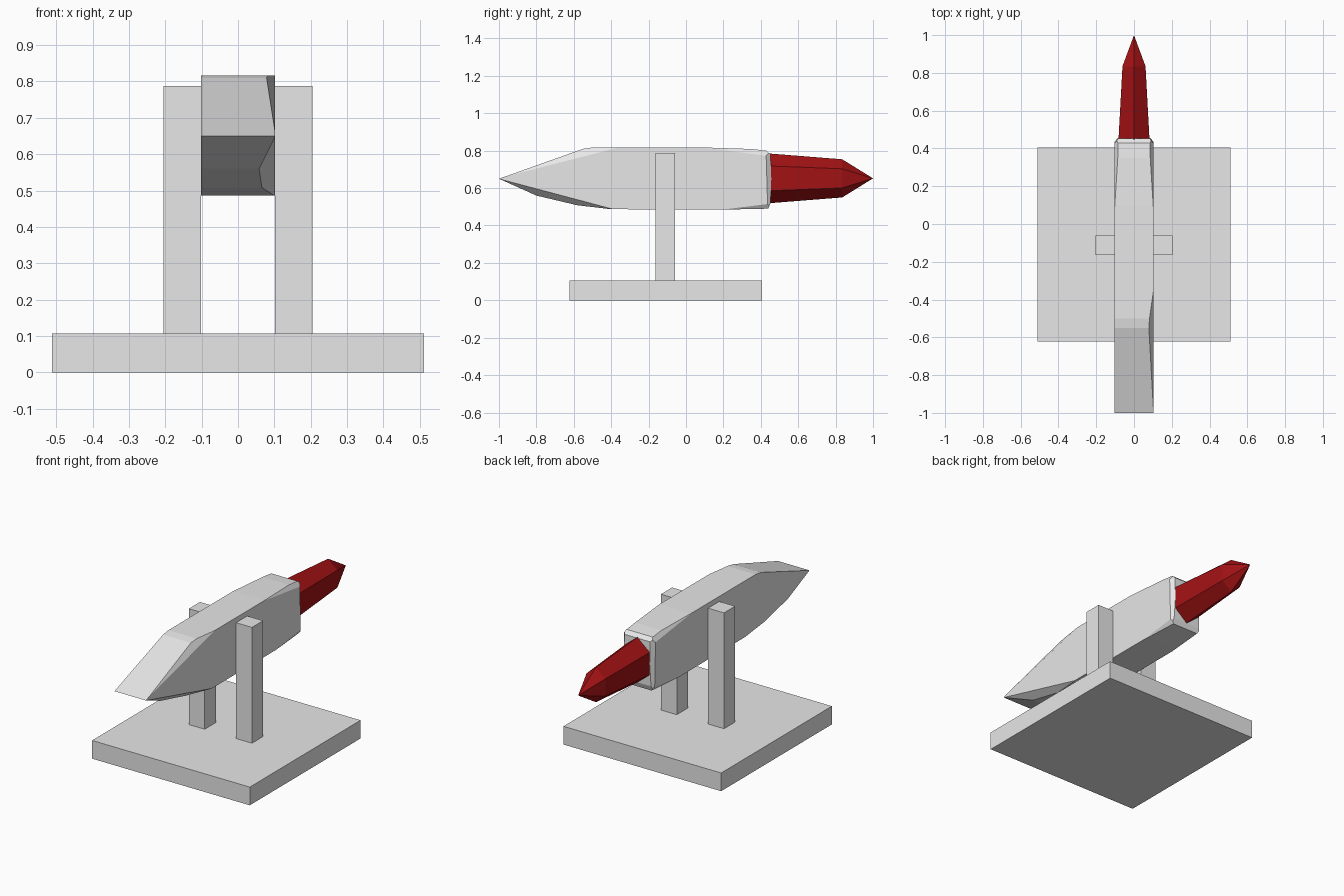
import bpy, bmesh, math
from mathutils import Vector

if "Cube" in bpy.data.objects:
    bpy.data.objects.remove(bpy.data.objects["Cube"])


def material(name, rgb):
    m = bpy.data.materials.new(name)
    m.diffuse_color = (*rgb, 1)
    m.use_nodes = True
    m.node_tree.nodes["Principled BSDF"].inputs["Base Color"].default_value = m.diffuse_color
    return m


grey = material("light grey", (0.8, 0.8, 0.8))
red = material("deep red", (0.37, 0.006, 0.007))


def finish(bm, name, mat):
    bmesh.ops.recalc_face_normals(bm, faces=bm.faces)
    me = bpy.data.meshes.new(name)
    bm.to_mesh(me)
    bm.free()
    me.materials.append(mat)
    ob = bpy.data.objects.new(name, me)
    bpy.context.collection.objects.link(ob)
    return ob


def box(name, lo, hi):
    bm = bmesh.new()
    bmesh.ops.create_cube(bm, size=1)
    for v in bm.verts:
        v.co = [(a + b) / 2 + c * (b - a) for a, b, c in zip(lo, hi, v.co)]
    return finish(bm, name, grey)


# Stand: square base with two posts
box("base", (-0.512, -0.622, 0), (0.512, 0.405, 0.107))
box("left_post", (-0.205, -0.163, 0.107), (-0.102, -0.06, 0.787))
box("right_post", (0.102, -0.163, 0.107), (0.205, -0.06, 0.787))

# Stone body: extruded side profile
W = 0.102
profile = [(-1, 0.65), (-0.8, 0.56), (-0.58, 0.508), (-0.4, 0.487), (0.25, 0.486),
           (0.44, 0.49), (0.452, 0.52), (0.456, 0.65), (0.452, 0.78), (0.43, 0.80),
           (0.35, 0.809), (0.1, 0.817), (-0.5, 0.817), (-0.55, 0.81)]
bm = bmesh.new()
face = bm.faces.new([bm.verts.new((-W, y, z)) for y, z in profile])
ext = bmesh.ops.extrude_face_region(bm, geom=[face])
bmesh.ops.translate(bm, vec=(2 * W, 0, 0),
                    verts=[g for g in ext["geom"] if isinstance(g, bmesh.types.BMVert)])
bmesh.ops.recalc_face_normals(bm, faces=bm.faces)


def chip(a, b, c):
    """Slice off the corner outside the plane through three points."""
    a, b, c = Vector(a), Vector(b), Vector(c)
    n = (b - a).cross(c - a).normalized()
    if n.dot(Vector((0, -0.1, 0.65)) - a) > 0:
        n.negate()
    cut = bmesh.ops.bisect_plane(bm, geom=bm.verts[:] + bm.edges[:] + bm.faces[:],
                                 plane_co=a, plane_no=n, clear_outer=True)
    edges = [g for g in cut["geom_cut"] if isinstance(g, bmesh.types.BMEdge)]
    bmesh.ops.holes_fill(bm, edges=edges, sides=0)


# Chips along the right edge of the wedge tip
chip((W, -0.995, 0.648), (0.058, -0.8, 0.56), (W, -0.4, 0.49))
chip((W, -0.98, 0.658), (0.08, -0.58, 0.80), (W, -0.68, 0.735))
# Chipped rim at the rear
for s in (-1, 1):
    chip((s * W, 0.1, 0.816), (s * 0.085, 0.43, 0.80), (s * W, 0.45, 0.77))
    chip((s * W, 0.22, 0.488), (s * 0.085, 0.44, 0.49), (s * W, 0.44, 0.515))
    chip((s * W, 0.435, 0.55), (s * W, 0.43, 0.72), (s * 0.085, 0.455, 0.62))
finish(bm, "stone_body", grey)

# Crystal: tapering six-sided prism with a pointed tip
bm = bmesh.new()
rings = []
for y, rx, rz in ((0.43, 0.083, 0.134), (0.835, 0.061, 0.102)):
    rings.append([bm.verts.new((rx * math.sin(i * math.pi / 3) / math.sin(math.pi / 3), y,
                                0.652 + rz * math.cos(i * math.pi / 3))) for i in range(6)])
tip = bm.verts.new((0, 1, 0.652))
bm.faces.new(rings[0])
for i in range(6):
    j = (i + 1) % 6
    bm.faces.new((rings[0][i], rings[0][j], rings[1][j], rings[1][i]))
    bm.faces.new((rings[1][i], rings[1][j], tip))
finish(bm, "red_crystal", red)
